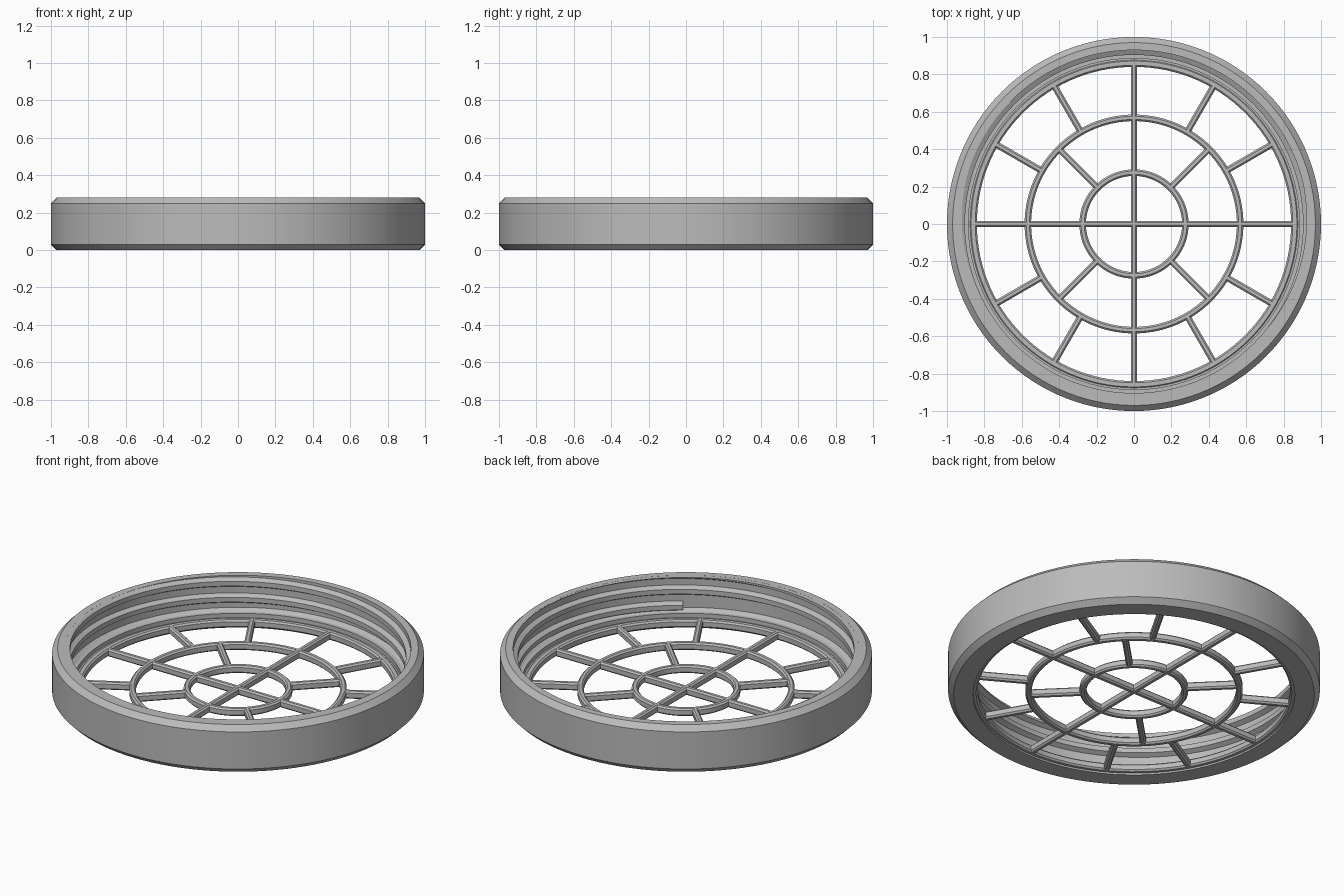
import bpy, bmesh
from math import sin, cos, pi, radians

cube = bpy.data.objects.get("Cube")
if cube:
    bpy.data.objects.remove(cube, do_unlink=True)

grey = bpy.data.materials.new("plain grey")
grey.use_nodes = True
grey.diffuse_color = (0.5, 0.5, 0.5, 1)
grey.node_tree.nodes["Principled BSDF"].inputs["Base Color"].default_value = (0.5, 0.5, 0.5, 1)

SEGMENTS = 120
HEIGHT = 0.28
BAR_LOW, BAR_HIGH, BAR_WIDTH, BEVEL = 0.01, 0.055, 0.034, 0.009


def finish(name, bm):
    bmesh.ops.recalc_face_normals(bm, faces=bm.faces)
    mesh = bpy.data.meshes.new(name)
    bm.to_mesh(mesh)
    bm.free()
    obj = bpy.data.objects.new(name, mesh)
    bpy.context.collection.objects.link(obj)
    mesh.materials.append(grey)
    bpy.ops.object.select_all(action='DESELECT')
    obj.select_set(True)
    bpy.context.view_layer.objects.active = obj
    bpy.ops.object.shade_smooth_by_angle(angle=radians(25))
    return obj


def bridge(bm, a, b):
    n = len(a)
    for i in range(n):
        bm.faces.new((a[i], a[(i + 1) % n], b[(i + 1) % n], b[i]))


def lathe(name, profile):
    """Turn a closed (radius, z) profile round the z axis."""
    bm = bmesh.new()
    loops = []
    for s in range(SEGMENTS):
        a = 2 * pi * s / SEGMENTS
        loops.append([bm.verts.new((r * cos(a), r * sin(a), z)) for r, z in profile])
    for s in range(SEGMENTS):
        bridge(bm, loops[s], loops[(s + 1) % SEGMENTS])
    return finish(name, bm)


def section(inner, outer):
    """Rectangle with bevelled corners, used by all grille parts."""
    b = BEVEL
    return [(inner + b, BAR_LOW), (outer - b, BAR_LOW), (outer, BAR_LOW + b),
            (outer, BAR_HIGH - b), (outer - b, BAR_HIGH), (inner + b, BAR_HIGH),
            (inner, BAR_HIGH - b), (inner, BAR_LOW + b)]


def bar(name, start, end, degrees):
    """Straight grille bar along a radius."""
    a = radians(degrees)
    bm = bmesh.new()
    ends = []
    for d in (start, end):
        ends.append([bm.verts.new((d * cos(a) - w * sin(a), d * sin(a) + w * cos(a), z))
                     for w, z in section(-BAR_WIDTH / 2, BAR_WIDTH / 2)])
    bridge(bm, *ends)
    for loop in ends:
        bm.faces.new(loop)
    return finish(name, bm)


# Outer rim with chamfers, inner wall and floor ledge
lathe("rim", [(0.97, 0), (1, 0.03), (1, 0.25), (0.97, HEIGHT), (0.93, HEIGHT),
              (0.93, 0.09), (0.905, 0.075), (0.885, 0.075), (0.885, 0.05),
              (0.865, 0.05), (0.865, 0)])

# Grille rings
lathe("grille_frame", section(0.84, 0.88))
lathe("outer_ring", section(0.55, 0.585))
lathe("inner_ring", section(0.257, 0.292))

# Grille bars
bar("cross_bar_x", -0.85, 0.85, 0)
bar("cross_bar_y", -0.85, 0.85, 90)
for q in range(4):
    bar("inner_bar", 0.28, 0.56, 45 + 90 * q)
    for offset in (30, 60):
        bar("outer_bar", 0.575, 0.85, offset + 90 * q)

# Helical thread ridge inside the rim, trimmed level with the top
PITCH = 0.095
ridge = [(0.94, -0.034), (0.904, -0.014), (0.904, 0.014), (0.94, 0.034)]
bm = bmesh.new()
first, last = int(-1.9 * SEGMENTS), int(0.5 * SEGMENTS)
loops = []
for s in range(first, last + 1):
    a = 2 * pi * s / SEGMENTS - pi / 2
    z0 = HEIGHT + PITCH * s / SEGMENTS
    loops.append([bm.verts.new((r * cos(a), r * sin(a), z0 + z)) for r, z in ridge])
for a, b in zip(loops, loops[1:]):
    bridge(bm, a, b)
bm.faces.new(loops[0])
bm.faces.new(loops[-1])
cut = bmesh.ops.bisect_plane(bm, geom=bm.verts[:] + bm.edges[:] + bm.faces[:],
                             plane_co=(0, 0, HEIGHT - 0.0005), plane_no=(0, 0, 1),
                             clear_outer=True)
edges = [e for e in cut["geom_cut"] if isinstance(e, bmesh.types.BMEdge)]
bmesh.ops.triangle_fill(bm, edges=edges, use_beauty=True)
finish("thread", bm)
